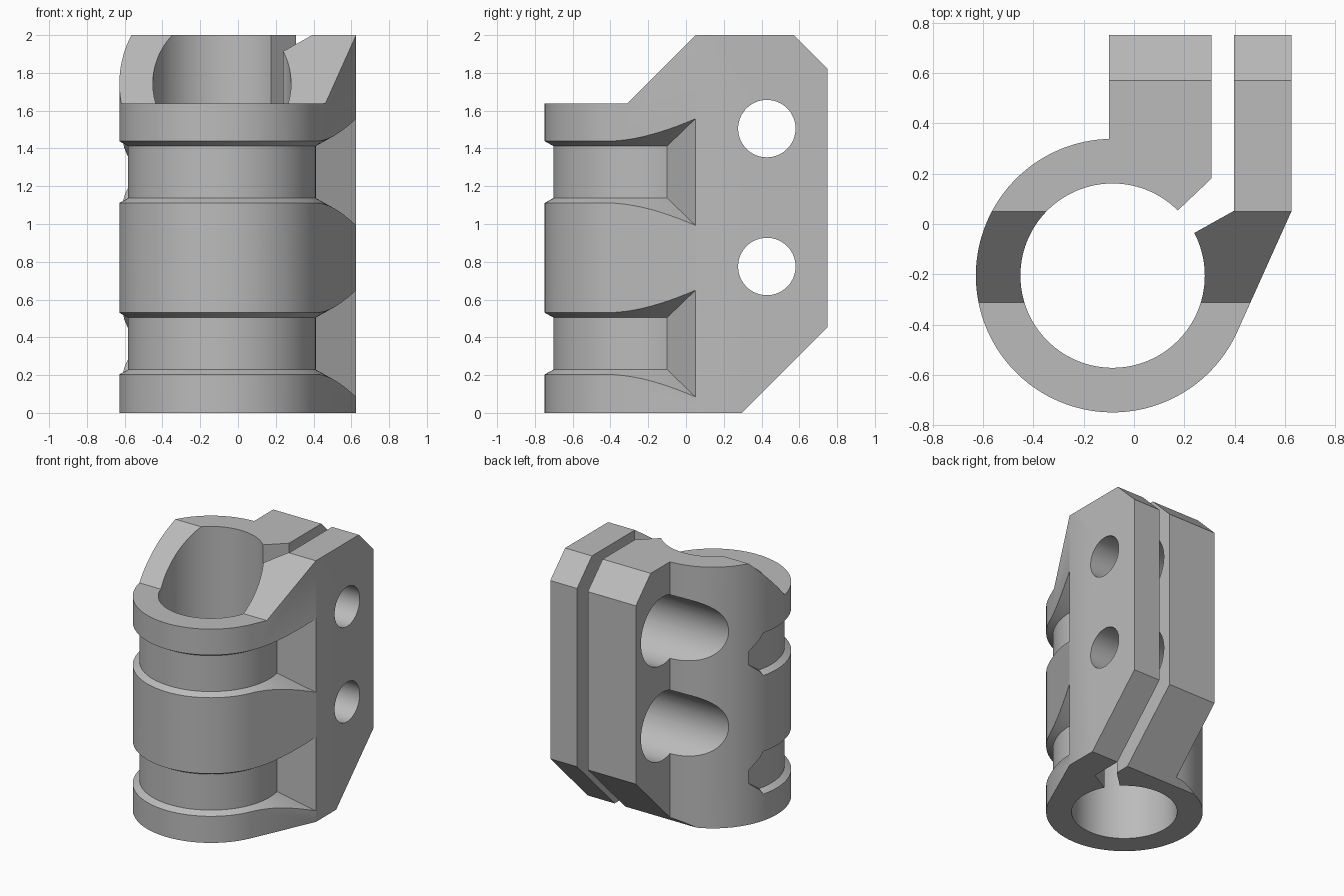
import bpy, bmesh
from math import cos, sin, radians
from mathutils import Vector

if "Cube" in bpy.data.objects:
    bpy.data.objects.remove(bpy.data.objects["Cube"], do_unlink=True)

CX, CY = -0.085, -0.205      # axis of the bore
OUTER, BORE, FLOOR = 0.543, 0.366, 0.497

grey = bpy.data.materials.new("plain grey")
grey.use_nodes = True
grey.diffuse_color = (0.5, 0.5, 0.5, 1)
grey.node_tree.nodes["Principled BSDF"].inputs["Base Color"].default_value = (0.5, 0.5, 0.5, 1)


def finish(name, bm):
    bmesh.ops.recalc_face_normals(bm, faces=bm.faces)
    mesh = bpy.data.meshes.new(name)
    bm.to_mesh(mesh)
    bm.free()
    mesh.materials.append(grey)
    obj = bpy.data.objects.new(name, mesh)
    bpy.context.collection.objects.link(obj)
    return obj


def prism(name, points, vector):
    """Extrude a closed 3D outline along a vector."""
    bm = bmesh.new()
    face = bm.faces.new([bm.verts.new(p) for p in points])
    result = bmesh.ops.extrude_face_region(bm, geom=[face], use_keep_orig=True)
    moved = [g for g in result["geom"] if isinstance(g, bmesh.types.BMVert)]
    bmesh.ops.translate(bm, verts=moved, vec=Vector(vector))
    return finish(name, bm)


def arc(radius, start, end, steps):
    angles = [radians(start + (end - start) * i / steps) for i in range(steps + 1)]
    return [(CX + radius * cos(a), CY + radius * sin(a)) for a in angles]


def hole(name, radius, z, x0, x1):
    """Round cutter running along x."""
    steps = 64
    ring = [(x0, 0.428 + radius * cos(radians(360 * i / steps)),
             z + radius * sin(radians(360 * i / steps))) for i in range(steps)]
    return prism(name, ring, (x1 - x0, 0, 0))


def groove(name, z):
    """Wedge-sided band cutter around the axis, with a slanted end and a tapered end."""
    half, slope, far, steps = 0.1375, 0.56, 0.833, 72
    columns = [(-208, 0.535, 0.05, -208, 0.06)]
    for i in range(steps + 1):
        t = i / steps
        columns.append((-195 + 207.2 * t, FLOOR, half,
                        -195 + 216.1 * t, half + slope * (far - FLOOR)))
    bm = bmesh.new()
    loops = []
    for a, r, h, b, g in columns:
        a, b = radians(a), radians(b)
        corners = [(r, a, -h), (far, b, -g), (far, b, g), (r, a, h)]
        loops.append([bm.verts.new((CX + d * cos(t), CY + d * sin(t), z + k))
                      for d, t, k in corners])
    for p, q in zip(loops, loops[1:]):
        for i in range(4):
            j = (i + 1) % 4
            bm.faces.new((p[i], p[j], q[j], q[i]))
    bm.faces.new(loops[0])
    bm.faces.new(loops[-1])
    bmesh.ops.triangulate(bm, faces=bm.faces)
    return finish(name, bm)


def carve(obj, cutter, operation="DIFFERENCE"):
    mod = obj.modifiers.new("carve", "BOOLEAN")
    mod.operation, mod.object, mod.solver = operation, cutter, "EXACT"
    cutter.hide_render = True
    bpy.context.view_layer.objects.active = obj
    bpy.ops.object.modifier_apply(modifier=mod.name)
    bpy.data.objects.remove(cutter, do_unlink=True)


# Split clamp outline: outer wall, thick ear, bore, thin ear
outline = arc(OUTER, -24.2, -268.4, 96)
outline += [(-0.1, 0.75), (0.307, 0.75), (0.307, 0.18)]
outline += arc(BORE, 45, 387.6, 112)
outline += [(0.398, 0.053), (0.398, 0.75), (0.625, 0.75), (0.625, 0.05)]
clamp = prism("clamp_body", [(x, y, 0) for x, y in outline], (0, 0, 2))

# Sloped top and bottom seen from the side
side = [(-0.9, 0), (0.295, 0), (0.75, 0.455), (0.75, 1.82), (0.57, 2),
        (0.05, 2), (-0.312, 1.637), (-0.9, 1.637)]
carve(clamp, prism("side_limit", [(-1, y, z) for y, z in side], (2, 0, 0)), "INTERSECT")

# Bands around the barrel
for z in (0.367, 1.275):
    carve(clamp, groove("band_cutter", z))

# Bolt holes in the thin ear, wide pockets through the thick ear
for z in (0.775, 1.505):
    carve(clamp, hole("bolt_cutter", 0.152, z, 0.35, 1))
    carve(clamp, hole("pocket_cutter", 0.26, z, -1, 0.35))

bpy.ops.object.select_all(action="DESELECT")
clamp.select_set(True)
bpy.context.view_layer.objects.active = clamp
bpy.ops.object.shade_smooth_by_angle(angle=radians(25))
